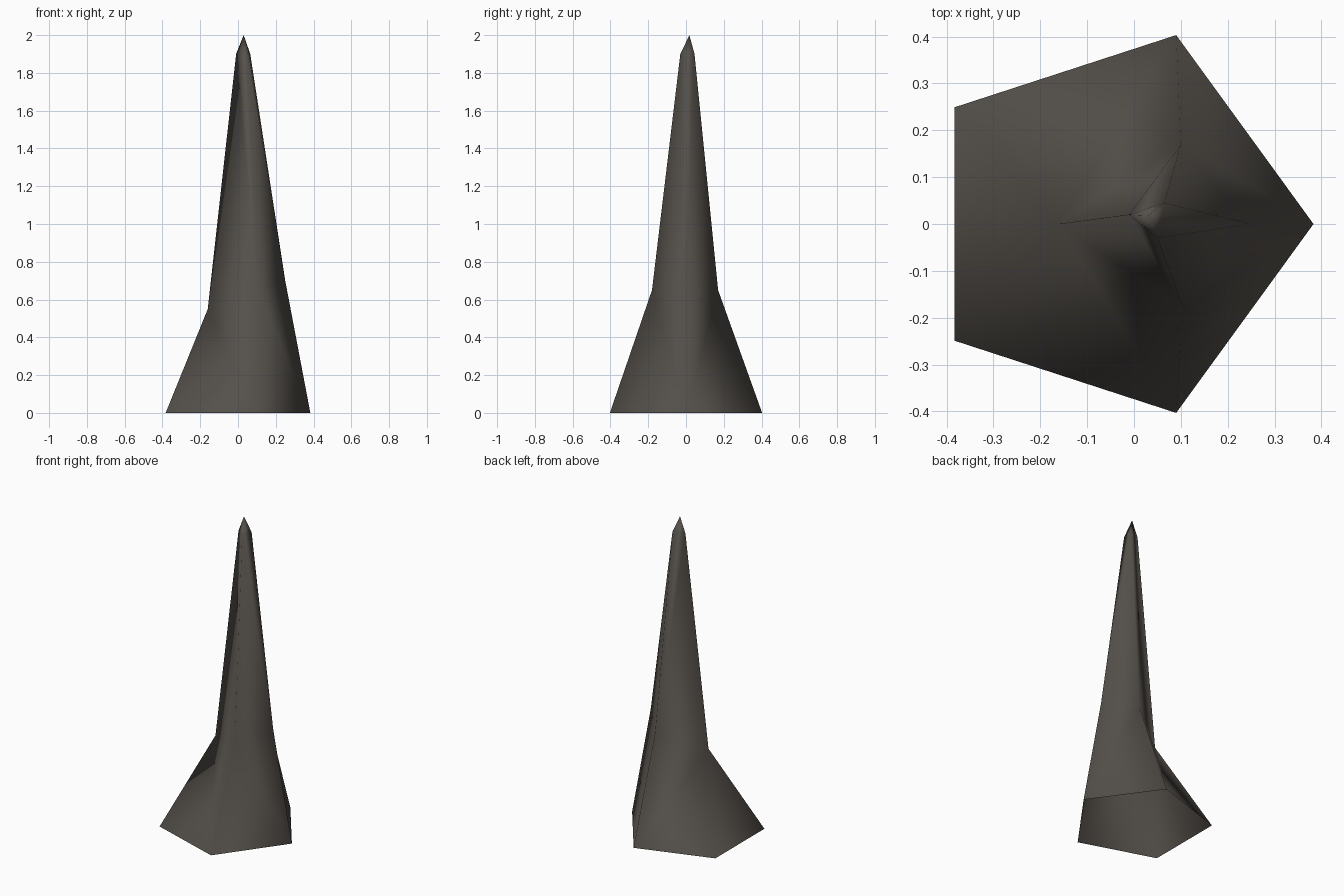
import bpy, bmesh

if "Cube" in bpy.data.objects:
    bpy.data.objects.remove(bpy.data.objects["Cube"])

# Rings of the hollow rock spire, bottom to top
base = [(0.383, 0, 0), (0.09, 0.403, 0), (-0.383, 0.249, 0), (-0.383, -0.249, 0), (0.09, -0.403, 0)]
waist = [(0.25, 0, 0.70), (0.10, 0.17, 0.65), (-0.16, 0, 0.55), (0.105, -0.18, 0.65)]
neck = [(0.065, 0.045, 1.90), (-0.01, 0.02, 1.90), (0.05, -0.03, 1.90)]
tip = (0.03, 0.018, 2.0)

bm = bmesh.new()
B = [bm.verts.new(p) for p in base]
W = [bm.verts.new(p) for p in waist]
N = [bm.verts.new(p) for p in neck]
T = bm.verts.new(tip)

# Flared foot, open underneath: five sides narrowing to four, with sunken creases
for f in [(B[0], B[1], W[1]), (B[0], W[1], W[0]),
          (B[1], B[2], W[2]), (B[1], W[2], W[1]),
          (B[2], B[3], W[2]),
          (B[3], B[4], W[2]), (B[4], W[3], W[2]),
          (B[4], B[0], W[3]), (B[0], W[0], W[3])]:
    bm.faces.new(f)
# Tall shaft: four sides narrowing to three
for f in [(W[0], W[1], N[0]), (W[1], N[1], N[0]), (W[1], W[2], N[1]),
          (W[2], W[3], N[1]), (W[3], N[2], N[1]),
          (W[3], W[0], N[2]), (W[0], N[0], N[2])]:
    bm.faces.new(f)
# Pointed tip
for i in range(3):
    bm.faces.new((N[i], N[(i + 1) % 3], T))
# Smooth all over
for f in bm.faces:
    f.smooth = True

mesh = bpy.data.meshes.new("rock_spire")
bm.to_mesh(mesh)
bm.free()

stone = bpy.data.materials.new("dark_stone")
stone.diffuse_color = (0.09, 0.08, 0.069, 1)
stone.use_nodes = True
stone.node_tree.nodes["Principled BSDF"].inputs["Base Color"].default_value = stone.diffuse_color
mesh.materials.append(stone)

spire = bpy.data.objects.new("rock_spire", mesh)
bpy.context.collection.objects.link(spire)
